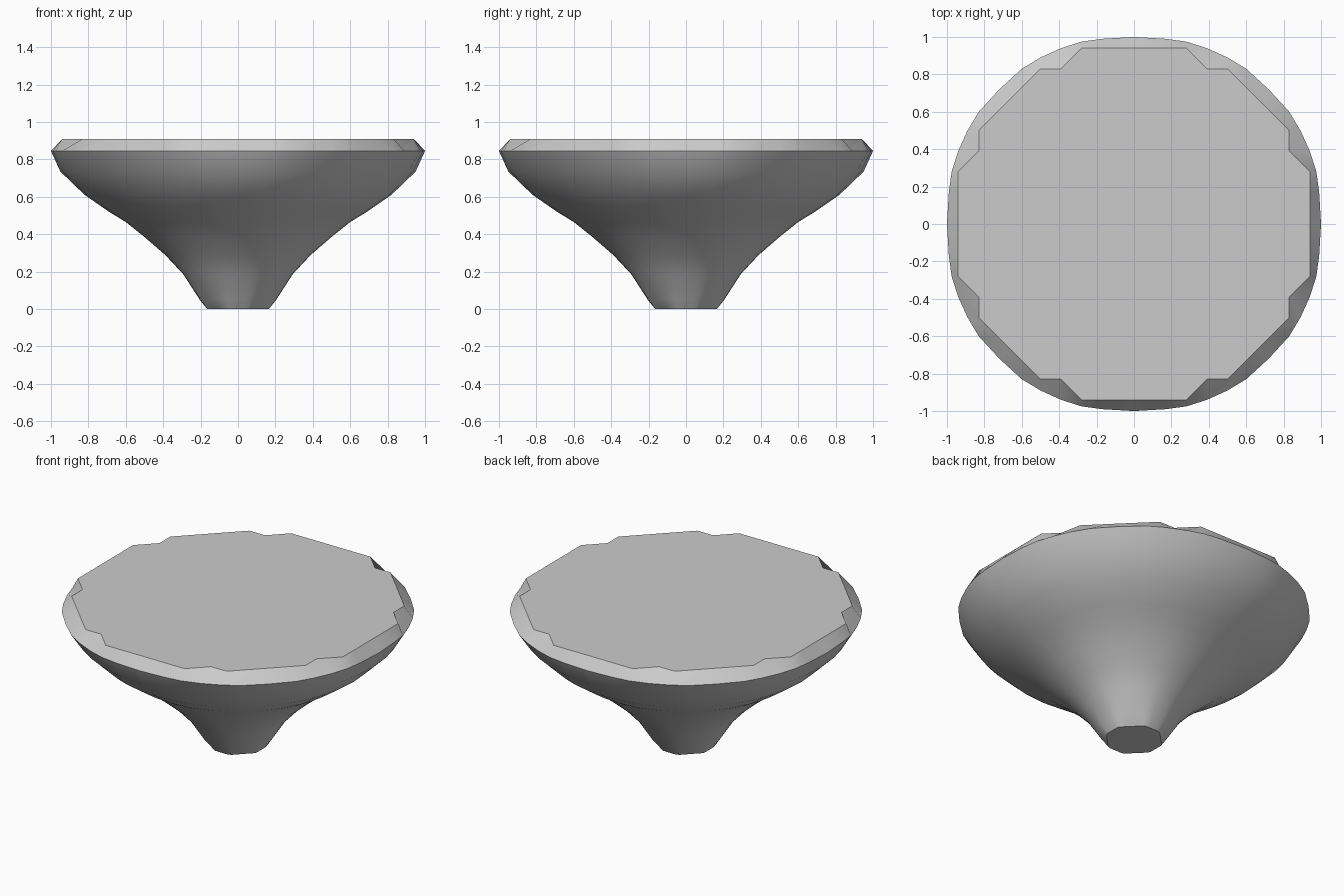
import bpy
import bmesh
from math import atan2, cos, sin, radians

cube = bpy.data.objects.get("Cube")
if cube:
    bpy.data.objects.remove(cube, do_unlink=True)

# Single grey material
grey = bpy.data.materials.new("plain grey")
grey.use_nodes = True
colour = (0.6, 0.6, 0.6, 1.0)
grey.diffuse_color = colour
grey.node_tree.nodes["Principled BSDF"].inputs["Base Color"].default_value = colour

RIM_Z, TOP_Z = 0.845, 0.91

# One eighth of the rim outline and of the notched top outline
rim_eighth = [(1, 0), (.99, .17), (.975, .28), (.94, .39), (.89, .5), (.83, .6), (.72, .72)]
top_eighth = [(.94, 0), (.94, .17), (.94, .28), (.83, .39), (.83, .5), (.72, .61), (.665, .665)]

# Radius and height of the flared body, from foot to just under the rim
body_profile = [(.205, .05), (.292, .185), (.39, .29), (.5, .385), (.6, .465),
                (.69, .52), (.82, .61), (.95, .735)]


def full_outline(eighth):
    """Mirror an eighth across the diagonal, then turn the quarter four times."""
    quarter = eighth + [(y, x) for x, y in eighth[-2:0:-1]]
    points = []
    for _ in range(4):
        points += quarter
        quarter = [(-y, x) for x, y in quarter]
    return points


def foot_radius(a):
    """Radius of the eight-sided foot at angle a."""
    c, s = abs(cos(a)), abs(sin(a))
    return min(.165 / max(c, s), .22 / (c + s))


rim = full_outline(rim_eighth)
top = full_outline(top_eighth)
angles = [atan2(y, x) for x, y in rim]

bm = bmesh.new()


def add_ring(points, z):
    return [bm.verts.new((x, y, z)) for x, y in points]


# Foot, body, rim and top as stacked rings
rings = [add_ring([(foot_radius(a) * cos(a), foot_radius(a) * sin(a)) for a in angles], 0)]
for r, z in body_profile:
    rings.append(add_ring([(r * cos(a), r * sin(a)) for a in angles], z))
rings.append(add_ring(rim, RIM_Z))
rings.append(add_ring(top, TOP_Z))
rings.append(add_ring([(.85 * x, .85 * y) for x, y in top], TOP_Z))

count = len(angles)
for low, high in zip(rings, rings[1:]):
    for i in range(count):
        j = (i + 1) % count
        bm.faces.new((low[i], low[j], high[j], high[i]))

# Flat caps
bm.faces.new(rings[0][::-1])
bm.faces.new(rings[-1])
bmesh.ops.recalc_face_normals(bm, faces=bm.faces)

mesh = bpy.data.meshes.new("flared_bowl")
bm.to_mesh(mesh)
bm.free()
mesh.materials.append(grey)
bowl = bpy.data.objects.new("flared_bowl", mesh)
bpy.context.collection.objects.link(bowl)

# Smooth sides with crisp rim
bpy.ops.object.select_all(action='DESELECT')
bowl.select_set(True)
bpy.context.view_layer.objects.active = bowl
bpy.ops.object.shade_smooth_by_angle(angle=radians(32))
